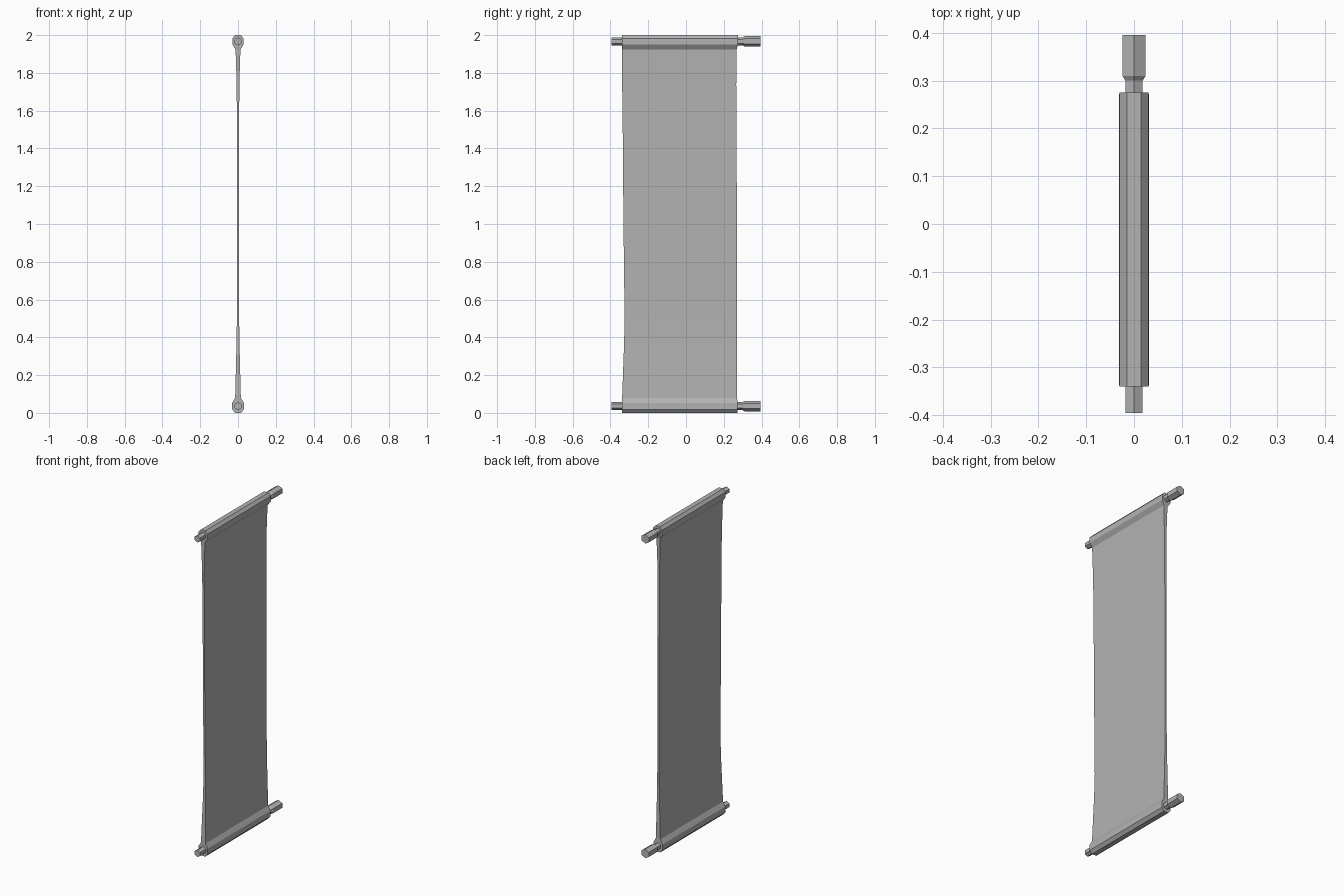
import bpy, bmesh, math

cube = bpy.data.objects.get("Cube")
if cube:
    bpy.data.objects.remove(cube, do_unlink=True)

mat = bpy.data.materials.new("plain grey")
mat.use_nodes = True
GREY = (0.45, 0.45, 0.45, 1)
mat.diffuse_color = GREY
mat.node_tree.nodes["Principled BSDF"].inputs["Base Color"].default_value = GREY


def loft(name, rings):
    """Skin a list of equal-sized point rings and cap both ends."""
    bm = bmesh.new()
    loops = [[bm.verts.new(p) for p in ring] for ring in rings]
    n = len(loops[0])
    for a, b in zip(loops, loops[1:]):
        for i in range(n):
            j = (i + 1) % n
            bm.faces.new((a[i], a[j], b[j], b[i]))
    bm.faces.new(loops[0])
    bm.faces.new(loops[-1])
    bmesh.ops.recalc_face_normals(bm, faces=bm.faces)
    mesh = bpy.data.meshes.new(name)
    bm.to_mesh(mesh)
    bm.free()
    mesh.materials.append(mat)
    obj = bpy.data.objects.new(name, mesh)
    bpy.context.collection.objects.link(obj)
    return obj


# Hanging cloth with a rolled hem at each end: height, half thickness, front and back edge
rows = [
    (0.0, 0.015, -0.338, 0.272), (0.018, 0.031, -0.338, 0.272),
    (0.053, 0.031, -0.338, 0.272), (0.08, 0.015, -0.338, 0.271),
    (0.36, 0.008, -0.328, 0.27), (0.5, 0.006, -0.325, 0.27),
    (1.0, 0.006, -0.331, 0.27), (1.5, 0.006, -0.335, 0.267),
    (1.74, 0.007, -0.338, 0.266), (1.925, 0.013, -0.339, 0.268),
    (1.95, 0.03, -0.34, 0.275), (1.983, 0.03, -0.34, 0.275),
    (2.0, 0.015, -0.34, 0.275),
]
loft("cloth", [[(-h, f, z), (h, f, z), (h, b, z), (-h, b, z)]
               for z, h, f, b in rows])


def hexagon(y, z, r):
    return [(r * math.sin(k * math.pi / 3), y, z + r * math.cos(k * math.pi / 3))
            for k in range(6)]


# Hexagonal rods through the hems, each with a thicker grip at the back
for name, z in (("bottom_rod", 0.036), ("top_rod", 1.967)):
    steps = [(-0.395, 0.021), (0.3, 0.021), (0.31, 0.028), (0.395, 0.028)]
    loft(name, [hexagon(y, z, r) for y, r in steps])
